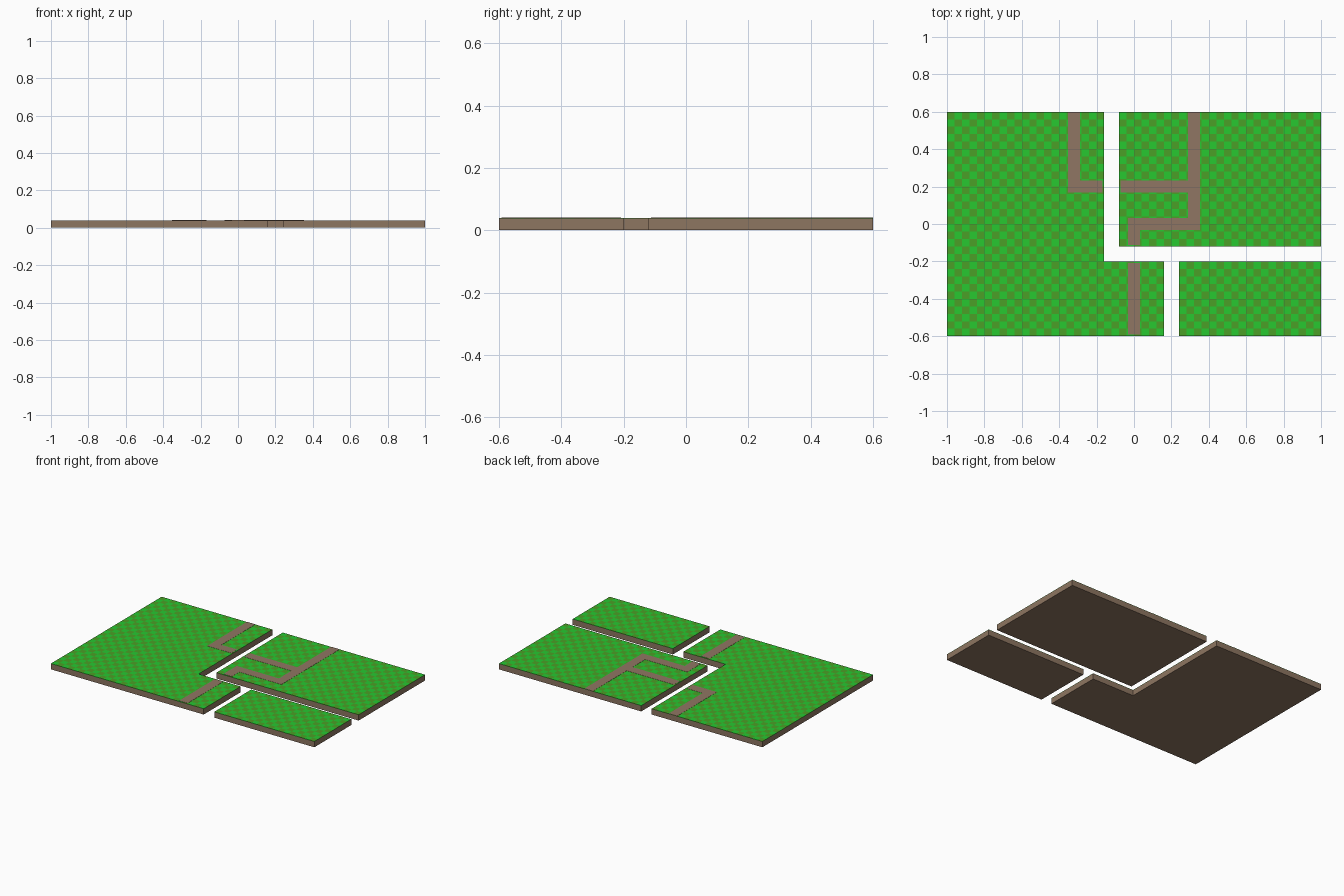
import bpy, bmesh

if "Cube" in bpy.data.objects:
    bpy.data.objects.remove(bpy.data.objects["Cube"])

CELL = 0.04      # lawn checker size
TOP = 0.04       # surface height
LIP = 0.002      # grass thickness
W = 0.032        # half width of a path


def material(name, rgb):
    m = bpy.data.materials.new(name)
    m.diffuse_color = (*rgb, 1)
    m.use_nodes = True
    m.node_tree.nodes["Principled BSDF"].inputs["Base Color"].default_value = m.diffuse_color
    return m


light_grass = material("light_grass", (0.02, 0.58, 0.03))
dark_grass = material("dark_grass", (0.07, 0.35, 0.02))
soil = material("soil", (0.27, 0.18, 0.12))
path_mat = material("path", (0.28, 0.18, 0.125))


def finish(bm, name, mats):
    bmesh.ops.recalc_face_normals(bm, faces=bm.faces[:])
    mesh = bpy.data.meshes.new(name)
    bm.to_mesh(mesh)
    bm.free()
    for m in mats:
        mesh.materials.append(m)
    bpy.context.collection.objects.link(bpy.data.objects.new(name, mesh))


def prism(name, outline, z0, z1, mat):
    bm = bmesh.new()
    face = bm.faces.new([bm.verts.new((x, y, z0)) for x, y in outline])
    ext = bmesh.ops.extrude_face_region(bm, geom=[face], use_keep_orig=True)
    verts = [g for g in ext["geom"] if isinstance(g, bmesh.types.BMVert)]
    bmesh.ops.translate(bm, verts=verts, vec=(0, 0, z1 - z0))
    finish(bm, name, [mat])


def lawn(name, rects):
    # checkered top made of cells, with a thin lip around the outside
    bm = bmesh.new()
    for x0, y0, x1, y1 in rects:
        for i in range(round((x0 + 1) / CELL), round((x1 + 1) / CELL)):
            for j in range(round((y0 + 0.6) / CELL), round((y1 + 0.6) / CELL)):
                x, y = i * CELL - 1, j * CELL - 0.6
                f = bm.faces.new([bm.verts.new((x + a * CELL, y + b * CELL, TOP))
                                  for a, b in ((0, 0), (1, 0), (1, 1), (0, 1))])
                f.material_index = (i + j) % 2
    bmesh.ops.remove_doubles(bm, verts=bm.verts[:], dist=0.001)
    rim = [e for e in bm.edges if e.is_boundary]
    ext = bmesh.ops.extrude_edge_only(bm, edges=rim)
    verts = [g for g in ext["geom"] if isinstance(g, bmesh.types.BMVert)]
    bmesh.ops.translate(bm, verts=verts, vec=(0, 0, -LIP))
    finish(bm, name, [light_grass, dark_grass])


def box(x0, y0, x1, y1):
    return [(x0, y0), (x1, y0), (x1, y1), (x0, y1)]


# Land pieces: soil outline and the rectangles of lawn covering it
left_outline = [(-1, -0.6), (0.16, -0.6), (0.16, -0.2), (-0.16, -0.2),
                (-0.16, 0.6), (-1, 0.6)]
right_rect = (-0.08, -0.12, 1, 0.6)
corner_rect = (0.24, -0.6, 1, -0.2)
pieces = [
    ("left", left_outline, [(-1, -0.6, -0.16, 0.6), (-0.16, -0.6, 0.16, -0.2)]),
    ("right", box(*right_rect), [right_rect]),
    ("corner", box(*corner_rect), [corner_rect]),
]
for name, outline, rects in pieces:
    prism(name + "_soil", outline, 0, TOP - LIP, soil)
    lawn(name + "_lawn", rects)

# Paths lying on the lawn
paths = {
    "left_path": [(-0.32 - W, 0.6), (-0.32 - W, 0.2 - W), (-0.168, 0.2 - W),
                  (-0.168, 0.2 + W), (-0.32 + W, 0.2 + W), (-0.32 + W, 0.6)],
    "right_path": [(0.32 - W, 0.6), (0.32 - W, 0.2 + W), (-0.072, 0.2 + W),
                   (-0.072, 0.2 - W), (0.32 - W, 0.2 - W), (0.32 - W, W),
                   (-W, W), (-W, -0.112), (W, -0.112), (W, -W),
                   (0.32 + W, -W), (0.32 + W, 0.6)],
    "front_path": box(-W, -0.592, W, -0.208),
}
for name, outline in paths.items():
    prism(name, outline, TOP - 0.001, TOP + 0.001, path_mat)
